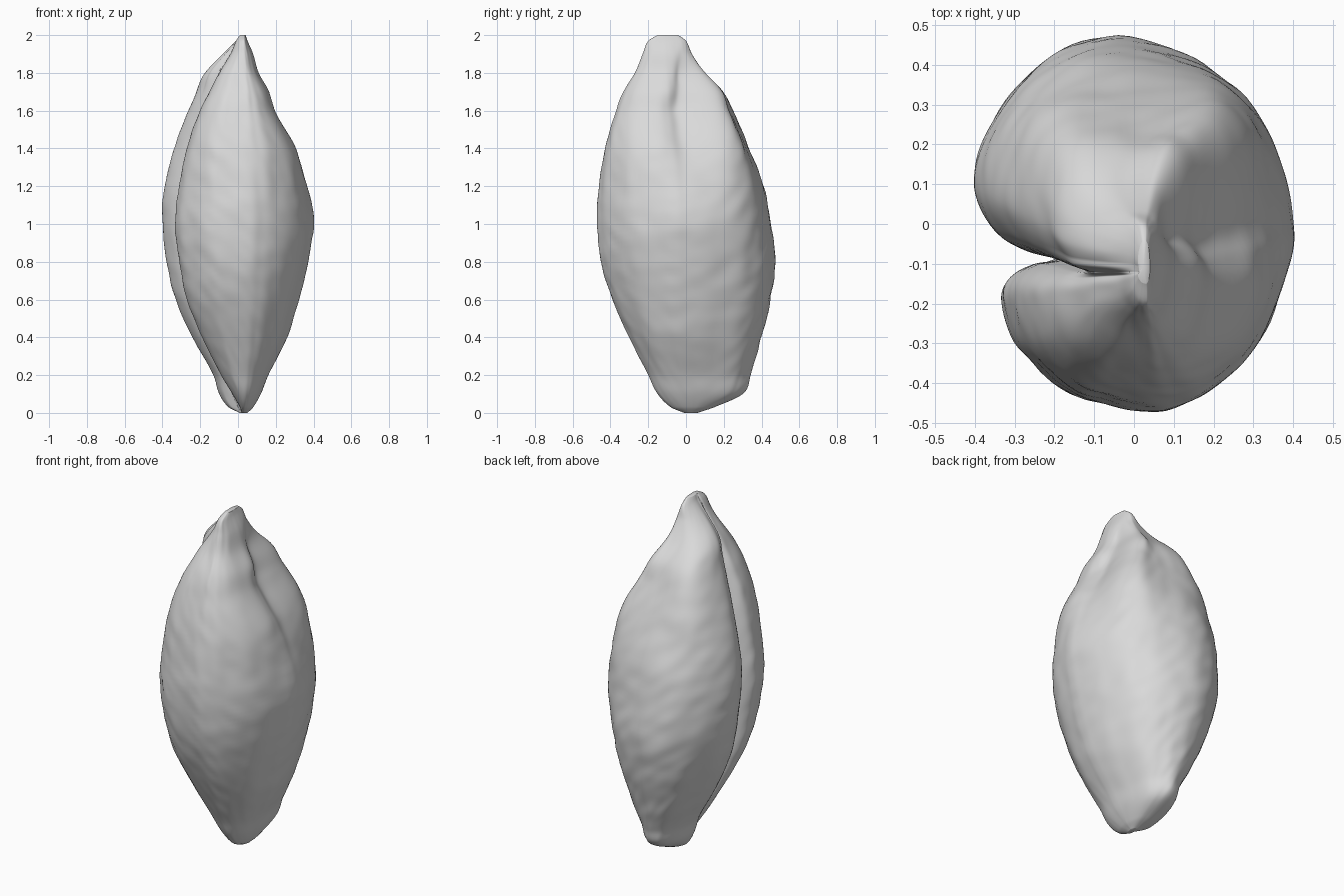
import bpy
import bmesh
import math
from mathutils import Vector, noise

default_cube = bpy.data.objects.get("Cube")
if default_cube:
    bpy.data.objects.remove(default_cube, do_unlink=True)

# Outline extents in hundredths at each height
HEIGHTS = [0, 3, 10, 20, 40, 60, 80, 100, 120, 140, 160, 170, 180, 190, 197, 200]
EXTENTS = {
    "front_lobe": [2, 1, -3, -9, -19, -27, -31, -33, -31, -27, -20, -15, -10, -4, -1, 1],
    "back_lobe": [1, -5, -10, -13, -24, -33, -38, -40, -39, -33, -25, -21, -17, -8, -1, 1],
    "left": [5, 8, 12, 16, 26, 32, 37, 40, 38, 33, 21, 17, 11, 8, 5, 4],
    "front": [-1, -8, -15, -20, -30, -39, -45, -47, -46, -43, -37, -33, -27, -23, -20, -15],
    "back": [6, 15, 30, 34, 40, 45, 47, 45, 41, 33, 23, 18, 9, 3, 0, -4],
}

# Unit cross-section with the groove folded in on one side
SECTION = [(.05, -1), (.25, -.96), (.46, -.85), (.78, -.53), (.98, -.03), (1, .18),
           (.92, .44), (.7, .73), (.32, .91), (-.23, 1), (-.64, .88), (-.92, .6),
           (-1, .36), (-.9, .16), (-.73, .045), (-.57, 0), (-.75, -.03),
           (-.94, -.11), (-1, -.27), (-.89, -.58), (-.56, -.86), (-.31, -.95)]
AXIS_X = 0.03
ROWS = 130
STEPS = 8

# Rounded shoulders near the tip: angle and swelling
SHOULDERS = [(2.3, 0.17), (-2.3, 0.09), (-0.85, 0.08)]


def smoothstep(low, high, value):
    t = min(max((value - low) / (high - low), 0), 1)
    return t * t * (3 - 2 * t)


def slope(values, i):
    a, b = max(i - 1, 0), min(i + 1, len(values) - 1)
    return (values[b] - values[a]) / (HEIGHTS[b] - HEIGHTS[a])


def extent(name, z):
    """Smoothly interpolate one outline at height z."""
    values, h = EXTENTS[name], z * 100
    i = 0
    while i < len(HEIGHTS) - 2 and h > HEIGHTS[i + 1]:
        i += 1
    span = HEIGHTS[i + 1] - HEIGHTS[i]
    t = (h - HEIGHTS[i]) / span
    blend = smoothstep(0, 1, t)
    bend = span * t * (1 - t) * ((1 - t) * slope(values, i) - t * slope(values, i + 1))
    return (values[i] * (1 - blend) + values[i + 1] * blend + bend) / 100


def smooth_loop(points, steps):
    """Closed Catmull-Rom loop through the points."""
    loop = []
    count = len(points)
    for i in range(count):
        a, b, c, d = (Vector(points[(i + k) % count]) for k in (-1, 0, 1, 2))
        for s in range(steps):
            t = s / steps
            loop.append(b + (c - a) * t / 2 + (a * 2 - b * 5 + c * 4 - d) * t * t / 2
                        + (b * 3 - a - c * 3 + d) * t ** 3 / 2)
    return loop


def bump(angle, centre, width):
    return math.exp(-((angle - centre) / width) ** 2)


def body_ring(section, z):
    """Fit the section to the outlines, then add the hollow and wrinkles."""
    side = {name: extent(name, z) for name in EXTENTS}
    groove_y = -0.09 + 0.12 * max(0, 1 - z / 0.8) ** 2 - 0.03 * smoothstep(1.2, 1.8, z)
    groove_fill = 0.85 * smoothstep(1.5, 1.9, z)
    near_tip = smoothstep(1.0, 1.65, z) * (1 - smoothstep(1.75, 1.96, z))
    hollow_angle = 0.25 + 1.5 * max(0, z - 1.6)
    ring = []
    for u, v in section:
        # The groove fades out towards the tip
        if -0.9 < u < 0 and abs(v) < 0.3:
            u += (-0.9 - u) * groove_fill
        mix = smoothstep(-0.1, 0.1, v)
        right = side["front_lobe"] * (1 - mix) + side["back_lobe"] * mix
        dx = u * (side["left"] - AXIS_X) if u > 0 else u * (AXIS_X - right)
        dy = v * (side["back"] - groove_y) if v > 0 else v * (groove_y - side["front"])
        # Slanting hollow between the lobes, with the back lobe's shoulder beside it
        angle = math.atan2(v, u)
        width = 0.28 if angle < hollow_angle else 0.36
        scale = 1 - 0.28 * near_tip * bump(angle, hollow_angle, width)
        scale += 0.16 * near_tip * bump(angle, hollow_angle + 0.7, 0.35)
        for centre, swelling in SHOULDERS:
            scale += swelling * near_tip ** 2 * bump(angle, centre, 0.38)
        # Broad lumps and fine crosswise wrinkles
        scale += 0.012 * noise.noise(Vector((u * 2.5, v * 2.5, z * 4)))
        scale += 0.012 * noise.noise(Vector((u * 4, v * 4, z * 13 + u * 3)))
        ring.append(Vector((AXIS_X + dx * scale, groove_y + dy * scale, z)))
    return ring


# Loft the seed body
section = smooth_loop(SECTION, STEPS)
bm = bmesh.new()
rings = []
for r in range(ROWS + 1):
    z = 1 - math.cos(math.pi * r / ROWS)
    rings.append([bm.verts.new(p) for p in body_ring(section, z)])
count = len(section)
for lower, upper in zip(rings, rings[1:]):
    for j in range(count):
        k = (j + 1) % count
        bm.faces.new((lower[j], lower[k], upper[k], upper[j]))

# Close both ends
for ring in (rings[0], rings[-1]):
    middle = sum((vert.co for vert in ring), Vector()) / count
    hub = bm.verts.new(middle)
    for j in range(count):
        bm.faces.new((hub, ring[j], ring[(j + 1) % count]))
bmesh.ops.recalc_face_normals(bm, faces=bm.faces)
mesh = bpy.data.meshes.new("seed_body")
bm.to_mesh(mesh)
bm.free()
for polygon in mesh.polygons:
    polygon.use_smooth = True
seed_body = bpy.data.objects.new("seed_body", mesh)
bpy.context.collection.objects.link(seed_body)

# Plain grey surface
grey = bpy.data.materials.new("pale_grey")
grey.use_nodes = True
colour = (0.7, 0.7, 0.7, 1)
grey.diffuse_color = colour
grey.node_tree.nodes["Principled BSDF"].inputs["Base Color"].default_value = colour
mesh.materials.append(grey)
